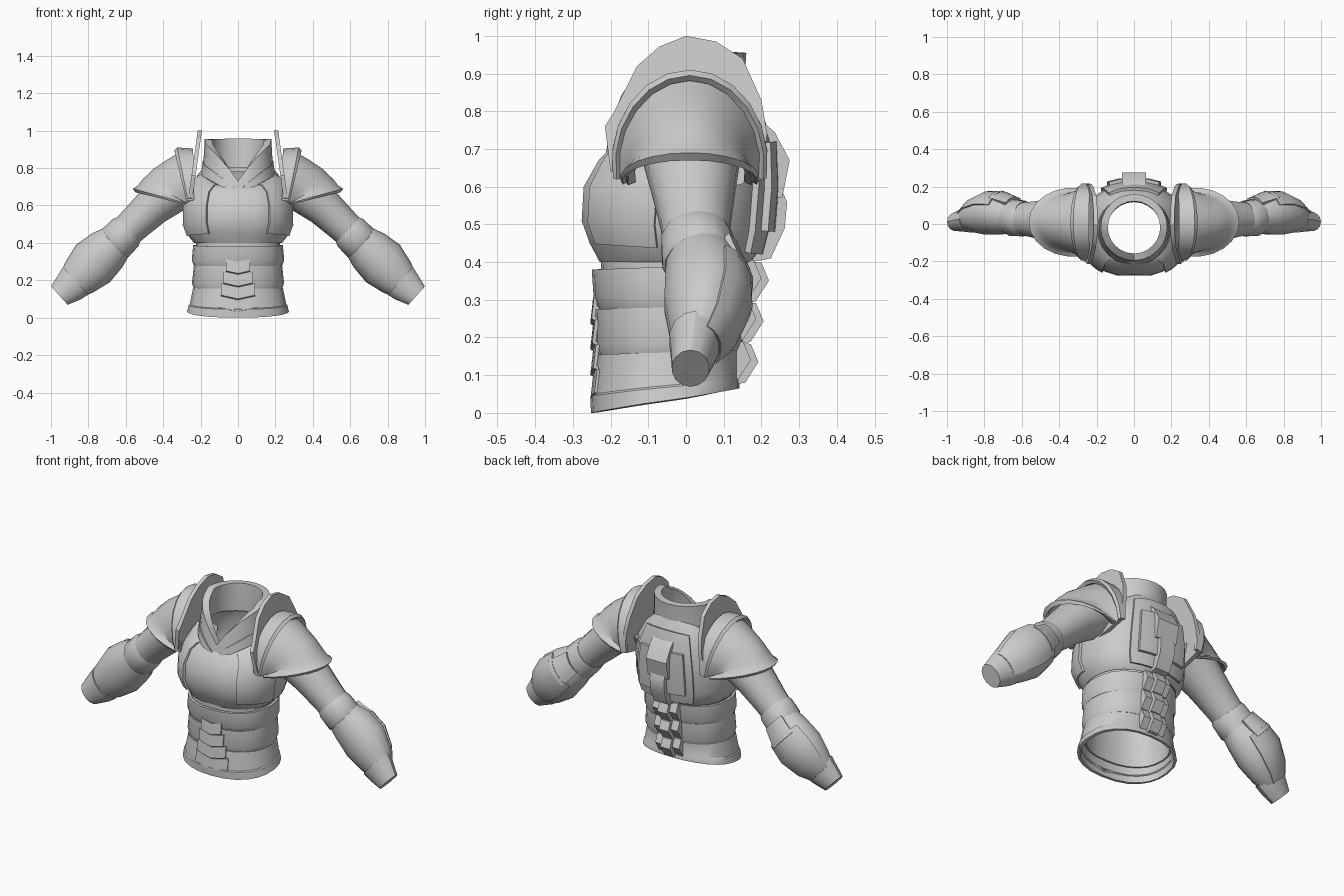
import bpy, bmesh, math
from mathutils import Vector

if "Cube" in bpy.data.objects:
    bpy.data.objects.remove(bpy.data.objects["Cube"])

grey = bpy.data.materials.new("armour_grey")
grey.diffuse_color = (0.6, 0.6, 0.6, 1)
grey.use_nodes = True
grey.node_tree.nodes["Principled BSDF"].inputs["Base Color"].default_value = grey.diffuse_color


def finish(name, verts, faces, thick=0.0, mirror=False):
    """Make a mesh part, optionally thickened inwards and mirrored in x."""
    me = bpy.data.meshes.new(name)
    me.from_pydata([tuple(v) for v in verts], [], faces)
    bm = bmesh.new()
    bm.from_mesh(me)
    bmesh.ops.recalc_face_normals(bm, faces=bm.faces)
    # open shells are turned so that their normals point away from the middle
    mid = sum((v.co for v in bm.verts), Vector()) / len(bm.verts)
    if thick and sum((f.calc_center_median() - mid).dot(f.normal) * f.calc_area() for f in bm.faces) < 0:
        bmesh.ops.reverse_faces(bm, faces=bm.faces)
    bm.to_mesh(me)
    bm.free()
    me.materials.append(grey)
    ob = bpy.data.objects.new(name, me)
    bpy.context.collection.objects.link(ob)
    bpy.ops.object.select_all(action='DESELECT')
    ob.select_set(True)
    bpy.context.view_layer.objects.active = ob
    if thick:
        m = ob.modifiers.new("thickness", 'SOLIDIFY')
        m.thickness, m.offset = thick, -1
        bpy.ops.object.modifier_apply(modifier=m.name)
    if mirror:
        m = ob.modifiers.new("mirror", 'MIRROR')
        m.use_mirror_merge = False
        bpy.ops.object.modifier_apply(modifier=m.name)
    bpy.ops.object.shade_smooth_by_angle(angle=math.radians(32))
    return ob


def loft(name, rows, closed=True, caps=False, **kw):
    """Skin a list of equally long point rows."""
    n = len(rows[0])
    faces = []
    for r in range(len(rows) - 1):
        for i in range(n if closed else n - 1):
            j = (i + 1) % n
            faces.append((r * n + i, r * n + j, (r + 1) * n + j, (r + 1) * n + i))
    if caps:
        faces += [tuple(range(n)), tuple(range((len(rows) - 1) * n, len(rows) * n))]
    return finish(name, [p for row in rows for p in row], faces, **kw)


def angles(n, a0=None, a1=None):
    if a0 is None:
        return [2 * math.pi * i / n for i in range(n)]
    return [math.radians(a0 + (a1 - a0) * i / n) for i in range(n + 1)]


def body_row(rx, yf, yb, zf, zb, angs, cleft=0, chevron=0, grow=0, vee=False):
    """Horizontal body section; the front and back have their own depth and height."""
    cy, ry = (yf + yb) / 2, (yb - yf) / 2 + grow
    e = 1 if vee else .88
    row = []
    for a in angs:
        c, s = math.cos(a), math.sin(a)
        x = (rx + grow) * math.copysign(abs(c) ** e, c)
        y = cy + ry * math.copysign(abs(s) ** e, s)
        if vee:     # pointed neckline in front, level behind
            z = zb if s >= 0 else zf + (zb - .02 - zf) * abs(c) ** .85
        else:
            z = zb + (zf - zb) * (1 - s) / 2
        if s < -0.99:
            y += cleft
        z -= chevron * max(0, 1 - abs(x) / 0.1)
        row.append((x, y, z))
    return row


def body(name, rings, angs=None, cleft=0, grow=0, vee=False, **kw):
    full = angs is None
    angs = angs or angles(24)
    return loft(name, [body_row(*r, angs, cleft, 0, grow, vee) for r in rings], closed=full, **kw)


def limb(name, rings, angs=None, **kw):
    """Limb section: centre, vector to its outer/top point, and half depth in y."""
    full = angs is None
    angs = angs or angles(14)
    rows = [[(cx + math.cos(a) * tx, cy + math.sin(a) * b, cz + math.cos(a) * tz) for a in angs]
            for cx, cy, cz, tx, tz, b in rings]
    return loft(name, rows, closed=full, mirror=True, **kw)


def prism(name, profile, half, x0=0, lean=None, mirror=False):
    """Extrude a (y, z) profile across x."""
    n = len(profile)
    verts = [(x0 + s * half + (lean(z) if lean else 0), y, z) for s in (-1, 1) for y, z in profile]
    faces = [tuple(range(n)), tuple(range(n, 2 * n))]
    faces += [(i, (i + 1) % n, n + (i + 1) % n, n + i) for i in range(n)]
    return finish(name, verts, faces, mirror=mirror)


# Torso: inner shell and overlapping waist bands
body("torso_core", [(.235, -.225, .13, .08, .10), (.220, -.222, .13, .25, .27),
                    (.228, -.228, .15, .47, .45)], thick=.01)
body("waist_skirt", [(.272, -.252, .142, 0, .065), (.264, -.254, .142, .045, .09),
                     (.258, -.248, .140, .05, .095), (.240, -.238, .140, .155, .165)], thick=.015)
body("lower_waist_band", [(.238, -.232, .142, .155, .165), (.246, -.240, .152, .18, .19),
                          (.236, -.240, .155, .275, .285)], thick=.015)
body("upper_waist_band", [(.238, -.232, .152, .275, .285), (.247, -.245, .162, .305, .31),
                          (.240, -.250, .172, .38, .395)], thick=.015)

# Chest and back shell
chest = [(.235, -.235, .175, .40, .40), (.264, -.262, .19, .45, .42), (.286, -.284, .205, .51, .48),
         (.285, -.279, .215, .60, .60), (.262, -.238, .21, .67, .72), (.215, -.207, .18, .70, .82),
         (.175, -.185, .150, .70, .87)]
body("chest_shell", chest, cleft=.009, thick=.015)
for side, a0, a1 in (("right", -58, -8), ("left", -172, -122)):
    body(side + "_chest_panel", chest[1:], angs=angles(6, a0, a1), grow=.012, thick=.014)

# Collar with pointed front and tall level back
body("collar", [(.188, -.210, .155, .66, .80), (.182, -.205, .155, .69, .88),
                (.178, -.195, .160, .73, .955)], vee=True, thick=.038)
body("collar_trim", [(.196, -.220, .163, .64, .78), (.188, -.214, .160, .67, .84)],
     vee=True, thick=.012)

# Ridged plates on the belly
for i in range(4):
    z, w = .045 + i * .068, 21 - i * 3
    angs = angles(6, -90 - w, -90 + w)
    rows = [body_row(.252, yf, .14, z + dz, z + dz, angs, 0, .022)
            for yf, dz in ((-.240, 0), (-.254, .010), (-.247, .072))]
    loft("belly_plate_%d" % (i + 1), rows, closed=False, thick=.010)

# Spine plates down the lower back, three columns wide
for i in range(3):
    z, y = .075 + i * .108, .142 + i * .014
    block = [(y - .02, z), (y + .015, z + .005), (y + .050, z + .06), (y + .030, z + .108), (y - .02, z + .112)]
    prism("spine_plate_%d" % (i + 1), block, .03)
    flank = [(p[0] if k in (0, 4) else p[0] - .02, p[1] + .006) for k, p in enumerate(block)]
    prism("spine_flank_%d" % (i + 1), flank, .022, x0=.054, mirror=True)

# Upper back plates, layered towards the spine
body("upper_back_plate", chest[1:6], angs=angles(6, 57, 123), grow=.016, thick=.018)
body("inner_back_plate", chest[2:5], angs=angles(4, 66, 114), grow=.034, thick=.03)
prism("upper_spine", [(.175, .40), (.225, .41), (.262, .49), (.268, .56), (.25, .60), (.205, .62)], .045)
prism("upper_spine_cap", [(.205, .58), (.255, .57), (.275, .67), (.235, .745), (.195, .78), (.195, .72)], .065)

# Shoulder guards: standing fin, rim and domed cap with flared lip
fin = [(-.2, .64), (-.215, .76), (-.19, .80), (-.13, .92), (-.07, .972), (0, 1.0), (.08, .985),
       (.15, .94), (.20, .83), (.215, .74), (.2, .62), (0, .57)]
prism("shoulder_fin", fin, .011, x0=.204, lean=lambda z: .14 * (1 - z), mirror=True)
arc = angles(12, -100, 100)
limb("shoulder_rim", [(.235, .01, .67, .005, .235, .207), (.275, .01, .665, .05, .245, .207),
                      (.285, .01, .66, .055, .235, .197)], arc, thick=.02)
limb("shoulder_cap", [(.27, .01, .66, .04, .225, .19), (.285, .01, .65, .085, .20, .18),
                      (.30, .01, .64, .15, .157, .165), (.315, .01, .635, .195, .105, .16),
                      (.315, .01, .63, .222, .075, .172), (.325, .01, .625, .238, .065, .185),
                      (.32, .01, .615, .228, .055, .18)], arc, thick=.015)


# Arms: perpendicular of the sloping arm axis, scaled by radius
def slope(cx, cz, r, cy, b):
    return (cx, cy, cz, .67 * r, .74 * r, b)


limb("upper_arm", [slope(.27, .735, .14, .01, .14), slope(.36, .675, .125, .015, .13),
                   slope(.46, .59, .103, .02, .112), slope(.55, .505, .093, .025, .095),
                   slope(.635, .425, .085, .03, .085)], caps=True)
limb("elbow_band", [slope(.585, .47, .09, .03, .092), slope(.60, .455, .100, .03, .098),
                    slope(.655, .40, .103, .035, .10), slope(.665, .39, .095, .035, .092)], caps=True)
forearm = [slope(.645, .41, .098, .04, .092), slope(.70, .36, .122, .055, .112),
           slope(.775, .29, .135, .055, .115), slope(.85, .215, .11, .045, .09),
           slope(.895, .172, .082, .03, .060)]
limb("forearm", forearm, caps=True)
limb("forearm_guard", [(cx, cy, cz, tx * 1.06, tz * 1.06, b * 1.06) for cx, cy, cz, tx, tz, b in forearm[1:]],
     angles(6, 25, 130), thick=.014)
limb("elbow_guard", [slope(.635, .42, .110, .04, .105), slope(.665, .39, .120, .045, .113),
                     slope(.715, .345, .136, .055, .124)], angles(4, 45, 115), thick=.018)
limb("wrist_cuff", [slope(.868, .197, .100, .026, .072), slope(.90, .165, .090, .022, .064),
                    slope(.955, .118, .066, .012, .05)], caps=True)
